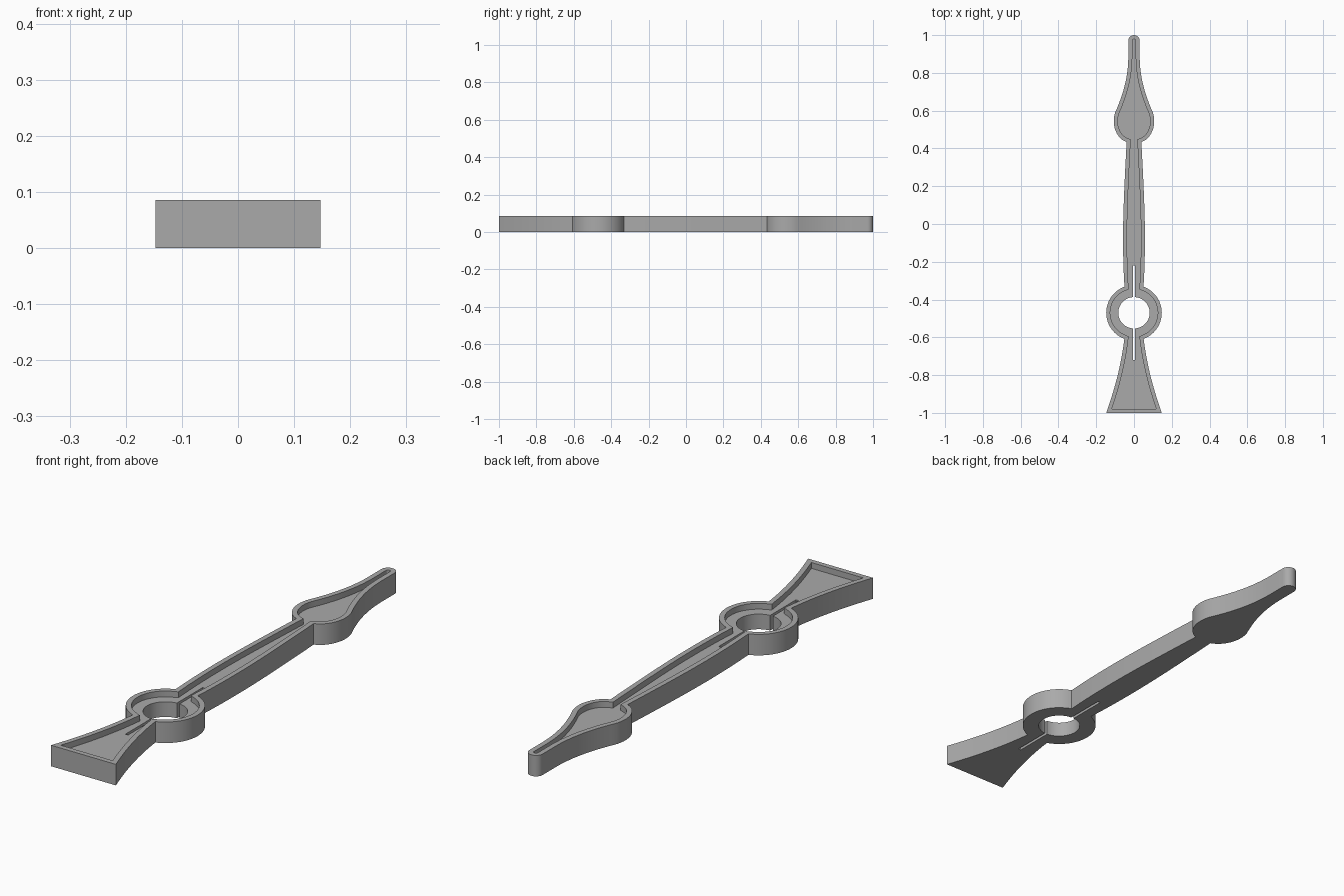
import bpy, bmesh, math
from mathutils import Vector

cube = bpy.data.objects.get("Cube")
if cube:
    bpy.data.objects.remove(cube)

HEIGHT, FLOOR, RIM = 0.086, 0.062, 0.021
HUB_Y, HUB_R, HOLE_R = -0.47, 0.147, 0.083

grey = bpy.data.materials.new("grey metal")
grey.use_nodes = True
colour = (0.4, 0.4, 0.4, 1)
grey.diffuse_color = colour
grey.node_tree.nodes["Principled BSDF"].inputs["Base Color"].default_value = colour


def curve(a, b, c, d, n=12):
    """Cubic curve through four control points."""
    a, b, c, d = map(Vector, (a, b, c, d))
    return [(1-t)**3*a + 3*t*(1-t)**2*b + 3*t*t*(1-t)*c + t**3*d
            for t in (i / n for i in range(n + 1))]


def arc(cy, r, start, end, n):
    """Arc about a centre on the long axis, angles in degrees."""
    angles = [math.radians(start + (end - start) * i / n) for i in range(n + 1)]
    return [Vector((r * math.cos(a), cy + r * math.sin(a))) for a in angles]


def make_object(name, bm):
    bmesh.ops.recalc_face_normals(bm, faces=bm.faces[:])
    mesh = bpy.data.meshes.new(name)
    bm.to_mesh(mesh)
    bm.free()
    ob = bpy.data.objects.new(name, mesh)
    bpy.context.collection.objects.link(ob)
    mesh.materials.append(grey)
    return ob


# Right half of the outline: flared tail, hub ring, shaft, spade, rounded tip
half = curve((0.147, -1), (0.105, -0.88), (0.07, -0.76), (0.051, -0.608))
half += arc(HUB_Y, HUB_R, -70, 70, 28)
half += curve((0.051, -0.332), (0.064, -0.08), (0.058, 0.08), (0.039, 0.434))
half += curve((0.039, 0.434), (0.09, 0.45), (0.122, 0.52), (0.1, 0.59))
half += curve((0.1, 0.59), (0.06, 0.68), (0.032, 0.77), (0.03, 0.88))
half += arc(0.97, 0.03, 0, 90, 8)
outline = []
for p in half:
    if not outline or (p - outline[-1]).length > 0.004:
        outline.append(p)
outline[-1].x = 0
outline += [Vector((-p.x, p.y)) for p in reversed(outline[:-1])]

# Body: solid outline with a raised rim around a sunken floor
bm = bmesh.new()
base = bm.faces.new([bm.verts.new((p.x, p.y, 0)) for p in outline])
top = bmesh.ops.extrude_face_region(bm, geom=[base], use_keep_orig=True)["geom"]
bmesh.ops.translate(bm, vec=(0, 0, HEIGHT),
                    verts=[g for g in top if isinstance(g, bmesh.types.BMVert)])
bmesh.ops.recalc_face_normals(bm, faces=bm.faces[:])
lid = max(bm.faces, key=lambda f: f.calc_center_median().z)
bmesh.ops.inset_region(bm, faces=[lid], thickness=RIM, use_even_offset=True)
sunk = bmesh.ops.extrude_face_region(bm, geom=[lid])["geom"]
bmesh.ops.translate(bm, vec=(0, 0, FLOOR - HEIGHT),
                    verts=[g for g in sunk if isinstance(g, bmesh.types.BMVert)])
if lid.is_valid:
    bmesh.ops.delete(bm, geom=[lid], context='FACES_ONLY')
hand = make_object("clock_hand", bm)

# Cutter: round hub hole with a narrow slot along the axis, as one prism
SLOT = 0.006
a = math.degrees(math.asin(SLOT / HOLE_R))
right = arc(HUB_Y, HOLE_R, -90 + a, 90 - a, 32)
left = arc(HUB_Y, HOLE_R, 90 + a, 270 - a, 32)
loop = ([Vector((SLOT, -0.72))] + right + [Vector((SLOT, -0.22)), Vector((-SLOT, -0.22))]
        + left + [Vector((-SLOT, -0.72))])
bm = bmesh.new()
face = bm.faces.new([bm.verts.new((p.x, p.y, -0.1)) for p in loop])
up = bmesh.ops.extrude_face_region(bm, geom=[face], use_keep_orig=True)["geom"]
bmesh.ops.translate(bm, vec=(0, 0, 0.3),
                    verts=[g for g in up if isinstance(g, bmesh.types.BMVert)])
cutter = make_object("hub_cutter", bm)
cutter.hide_render = True

# Cut the hub, then shade curved walls smooth
cut = hand.modifiers.new("hub_hole", 'BOOLEAN')
cut.object = cutter
cut.operation = 'DIFFERENCE'
cut.solver = 'EXACT'
bpy.context.view_layer.objects.active = hand
hand.select_set(True)
bpy.ops.object.modifier_apply(modifier=cut.name)
bpy.data.objects.remove(cutter)
bpy.ops.object.shade_smooth_by_angle(angle=math.radians(30))
